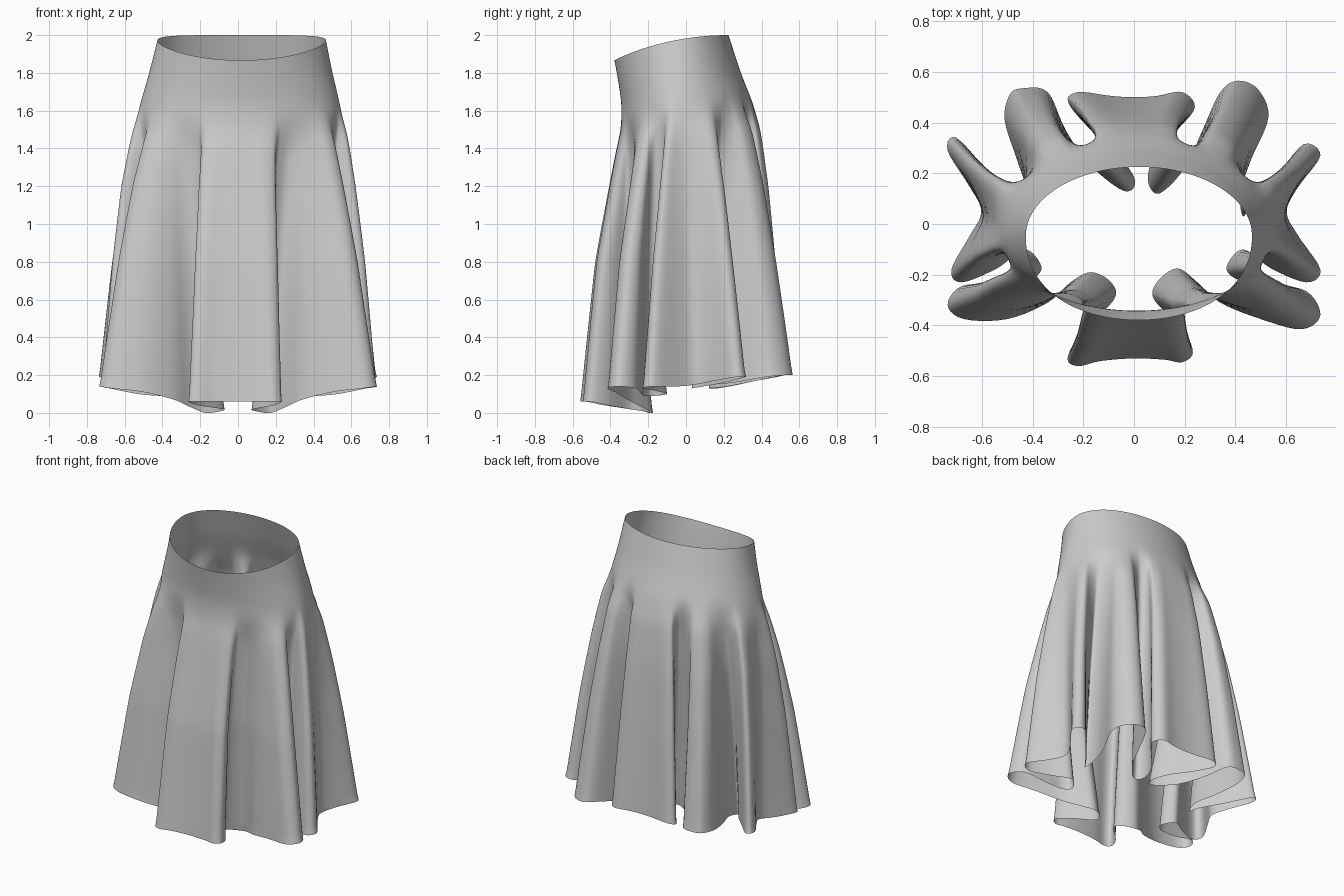
import bpy, bmesh, math
from mathutils import Vector
from mathutils.geometry import interpolate_bezier

if "Cube" in bpy.data.objects:
    bpy.data.objects.remove(bpy.data.objects["Cube"])

# Right half of the folded hem, front centre to back centre (x, y, z)
HEM = [
    (0, -.53, .06), (.12, -.535, .06), (.19, -.545, .06), (.232, -.505, .06), (.19, -.41, .04),
    (.08, -.30, .02), (.09, -.23, .01), (.17, -.175, 0), (.25, -.23, .03), (.34, -.31, .07),
    (.5, -.375, .11), (.66, -.415, .13), (.735, -.36, .14), (.68, -.265, .13), (.53, -.235, .1),
    (.41, -.22, .09), (.365, -.17, .09), (.43, -.1, .1), (.54, -.175, .12), (.68, -.23, .13),
    (.735, -.18, .14), (.65, -.05, .14), (.6, .05, .15), (.65, .15, .17), (.735, .27, .19),
    (.67, .315, .19), (.57, .2, .16), (.47, .09, .14), (.43, .03, .13), (.42, .12, .15),
    (.46, .25, .16), (.53, .42, .19), (.49, .53, .2), (.41, .565, .2), (.34, .52, .2),
    (.27, .37, .17), (.2, .22, .14), (.1, .12, .13), (.055, .17, .13), (.08, .27, .15),
    (.17, .37, .17), (.24, .46, .19), (.19, .52, .2), (.09, .505, .2), (0, .5, .2)]
# Small differences on the left half (hem index: x, y)
LEFT = {1: (-.01, -.005), 2: (-.03, -.015), 3: (-.03, -.025), 4: (-.02, -.02),
        7: (0, -.015), 11: (-.01, .04), 12: (0, .04), 13: (0, .02), 20: (.015, 0),
        24: (0, .02), 25: (-.03, .025), 31: (.02, -.01), 32: (0, -.02), 33: (-.03, -.03),
        36: (.03, .01), 37: (.06, .01), 38: (.06, 0), 39: (.02, 0), 41: (-.02, .02), 42: (-.03, 0)}
# Which hip angle each hem point hangs from (hem index, degrees)
ANCHORS = [(0, 0), (3, 18), (7, 30), (12, 55), (16, 71), (20, 84), (22, 95), (24, 110),
           (28, 127), (33, 146), (37, 156), (41, 165), (44, 180)]
# Body profile by height (z, half width, front depth, back depth)
BODY = [(0, .62, .43, .42), (.8, .605, .41, .41), (1.2, .585, .37, .40), (1.5, .555, .34, .38),
        (1.65, .525, .342, .35), (1.8, .485, .366, .29), (2.0, .44, .405, .225)]
SUB, ROWS, YC = 5, 56, -.04


def lerp_table(table, k):
    for a, b in zip(table, table[1:]):
        if k <= b[0]:
            f = (k - a[0]) / (b[0] - a[0])
            return [p + (q - p) * f for p, q in zip(a[1:], b[1:])]
    return list(table[-1][1:])


def body(deg, z):
    w, front, back = lerp_table(BODY, z)
    s, c = math.sin(math.radians(deg)), math.cos(math.radians(deg))
    depth = front + YC if c > 0 else back - YC
    shift = .02 * max(0, (z - 1.2) / .8)
    return Vector((shift + w * s, YC - depth * c, z))


def closed_spline(pts):
    out, n = [], len(pts)
    for i in range(n):
        p0, p1, p2, p3 = (pts[(i + k) % n] for k in (-1, 0, 1, 2))
        seg = interpolate_bezier(p1, p1 + (p2 - p0) / 6, p2 - (p3 - p1) / 6, p2, SUB + 1)
        out += seg[:-1]
    return out


# Mirror the hem into a closed loop, with matching angles
right = [Vector(p) for p in HEM]
last = len(HEM) - 1
left = []
for i in range(last - 1, 0, -1):
    dx, dy = LEFT.get(i, (0, 0))
    x, y, z = HEM[i]
    left.append(Vector((dx - x, y + dy, z)))
hem = closed_spline(right + left)
angles = []
for i in range(len(hem)):
    k = i / SUB
    angles.append(lerp_table(ANCHORS, k)[0] if k <= last
                  else 360 - lerp_table(ANCHORS, 2 * last - k)[0])

# Loft from the dipped waistline down to the folds
bm = bmesh.new()
grid = []
for e, deg in zip(hem, angles):
    yw = body(deg, 1.97).y
    top = 2 - .125 * max(0, (.23 - yw) / .61) ** 2
    fold_top = 1.64 - .05 * math.cos(math.radians(deg))
    offset = e - body(deg, e.z)
    column = []
    for r in range(ROWS + 1):
        z = top + (e.z - top) * r / ROWS
        s = max(0, (fold_top - z) / (fold_top - e.z))
        fold = s ** .85 * min(1, s / .12) ** .7
        column.append(bm.verts.new(body(deg, z) + offset * fold))
    grid.append(column)
n = len(grid)
for i in range(n):
    a, b = grid[i], grid[(i + 1) % n]
    for r in range(ROWS):
        bm.faces.new((a[r], a[r + 1], b[r + 1], b[r]))
# Relax the cloth a little, keeping waist and hem in place
inner = [v for v in bm.verts if not v.is_boundary]
for _ in range(4):
    bmesh.ops.smooth_vert(bm, verts=inner, factor=.5,
                          use_axis_x=True, use_axis_y=True, use_axis_z=True)
bmesh.ops.recalc_face_normals(bm, faces=bm.faces)
for f in bm.faces:
    f.smooth = True
mesh = bpy.data.meshes.new("skirt")
bm.to_mesh(mesh)
bm.free()
skirt = bpy.data.objects.new("skirt", mesh)
bpy.context.collection.objects.link(skirt)
